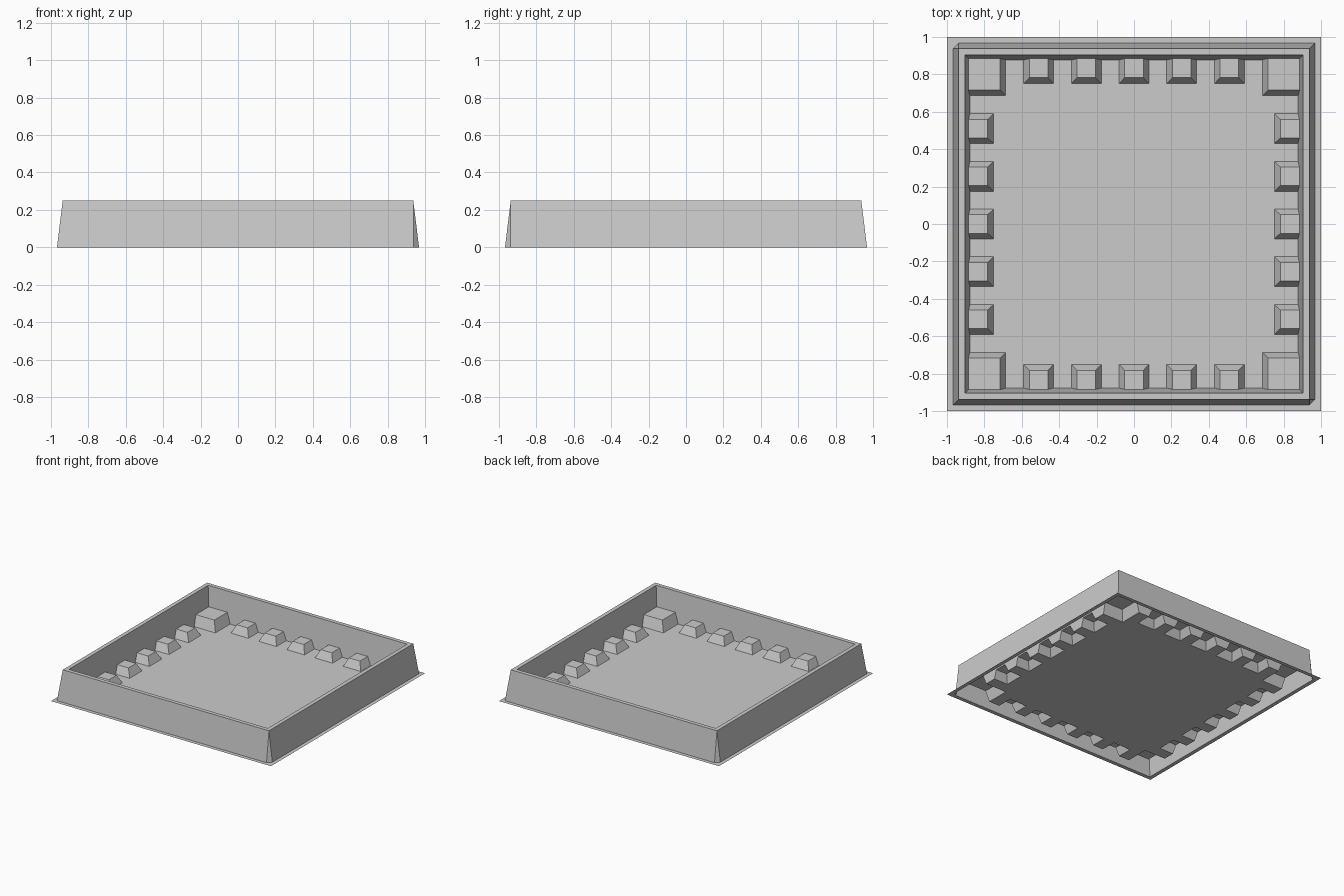
import bpy
import bmesh
from math import pi
from mathutils import Matrix, Vector

cube = bpy.data.objects.get("Cube")
if cube:
    bpy.data.objects.remove(cube, do_unlink=True)

# Main sizes: half widths of each ring, heights, and block dimensions
FLANGE, FOOT, RIM_OUT, RIM_IN, FLOOR = 1.0, 0.968, 0.937, 0.904, 0.877
RIM_Z, BLOCK_Z, CORNER_Z = 0.25, 0.065, 0.085
BLOCK_BASE, BLOCK_TOP = 0.08, 0.05
FRONT_BASE, FRONT_TOP = 0.75, 0.782
CORNER_BASE, CORNER_TOP = 0.686, 0.717
CENTRES = [i * 0.255 for i in range(-2, 3)]
TURNS = [Matrix.Rotation(k * pi / 2, 3, 'Z') for k in range(4)]


def wall_at(z):
    """Half width of the sloping inner wall at height z."""
    return FLOOR + (RIM_IN - FLOOR) * z / RIM_Z


def add_face(bm, turn, points):
    """Points are (along the side, distance outward, height)."""
    verts = [bm.verts.new(turn @ Vector((u, -d, z))) for u, d, z in points]
    return bm.faces.new(verts)


def finish(bm, name):
    """Weld the seams and turn every face of the sheet upward."""
    bmesh.ops.remove_doubles(bm, verts=bm.verts, dist=0.0005)
    bm.normal_update()
    for face in bm.faces:
        if face.normal.z < 0:
            face.normal_flip()
    mesh = bpy.data.meshes.new(name)
    bm.to_mesh(mesh)
    bm.free()
    bpy.context.collection.objects.link(bpy.data.objects.new(name, mesh))


# Flange, outer wall and rim; two opposite corners are cut at the foot
bm = bmesh.new()
for k, turn in enumerate(TURNS):
    cut_right = k % 2 == 0
    left = -FOOT if cut_right else -RIM_OUT
    right = RIM_OUT if cut_right else FOOT
    foot_l, foot_r = (left, FOOT, 0), (right, FOOT, 0)
    out_l, out_r = (-RIM_OUT, RIM_OUT, RIM_Z), (RIM_OUT, RIM_OUT, RIM_Z)
    add_face(bm, turn, [(-FLANGE, FLANGE, 0), (FLANGE, FLANGE, 0), foot_r, foot_l])
    add_face(bm, turn, [foot_l, foot_r, out_r, out_l])
    add_face(bm, turn, [out_l, out_r, (RIM_IN, RIM_IN, RIM_Z), (-RIM_IN, RIM_IN, RIM_Z)])
    if cut_right:
        foot_side = (FOOT, RIM_OUT, 0)
        add_face(bm, turn, [foot_r, foot_side, out_r])
        add_face(bm, turn, [foot_r, (FLANGE, FLANGE, 0), foot_side])
finish(bm, "outer_wall")

# Inner wall, open where the hollow blocks meet it
bm = bmesh.new()
corner_d, block_d = wall_at(CORNER_Z), wall_at(BLOCK_Z)
for turn in TURNS:
    outline = [(-RIM_IN, RIM_IN, RIM_Z), (-corner_d, corner_d, CORNER_Z),
               (-CORNER_TOP, corner_d, CORNER_Z), (-CORNER_BASE, FLOOR, 0)]
    for c in CENTRES:
        outline += [(c - BLOCK_BASE, FLOOR, 0), (c - BLOCK_TOP, block_d, BLOCK_Z),
                    (c + BLOCK_TOP, block_d, BLOCK_Z), (c + BLOCK_BASE, FLOOR, 0)]
    outline += [(-u, d, z) for u, d, z in reversed(outline[:4])]
    add_face(bm, turn, outline)
finish(bm, "inner_wall")

# Floor, notched around every block
bm = bmesh.new()
loop = []
for turn in TURNS:
    side = [(-CORNER_BASE, CORNER_BASE), (-CORNER_BASE, FLOOR)]
    for c in CENTRES:
        a, b = c - BLOCK_BASE, c + BLOCK_BASE
        side += [(a, FLOOR), (a, FRONT_BASE), (b, FRONT_BASE), (b, FLOOR)]
    side.append((CORNER_BASE, FLOOR))
    loop += [bm.verts.new(turn @ Vector((u, -d, 0))) for u, d in side]
bm.faces.new(loop)
finish(bm, "floor")

# Tapered blocks along the sides
bm = bmesh.new()
for turn in TURNS:
    for c in CENTRES:
        base = [(c + s * BLOCK_BASE, d, 0) for s, d in
                ((-1, FLOOR), (-1, FRONT_BASE), (1, FRONT_BASE), (1, FLOOR))]
        top = [(c + s * BLOCK_TOP, d, BLOCK_Z) for s, d in
               ((-1, block_d), (-1, FRONT_TOP), (1, FRONT_TOP), (1, block_d))]
        add_face(bm, turn, top)
        for i in range(3):
            add_face(bm, turn, [base[i], base[i + 1], top[i + 1], top[i]])
finish(bm, "side_blocks")

# Larger tapered blocks in the corners
bm = bmesh.new()
for turn in TURNS:
    base = [(CORNER_BASE, FLOOR, 0), (CORNER_BASE, CORNER_BASE, 0), (FLOOR, CORNER_BASE, 0)]
    top = [(CORNER_TOP, corner_d, CORNER_Z), (CORNER_TOP, CORNER_TOP, CORNER_Z),
           (corner_d, CORNER_TOP, CORNER_Z)]
    add_face(bm, turn, top + [(corner_d, corner_d, CORNER_Z)])
    for i in range(2):
        add_face(bm, turn, [base[i], base[i + 1], top[i + 1], top[i]])
finish(bm, "corner_blocks")
